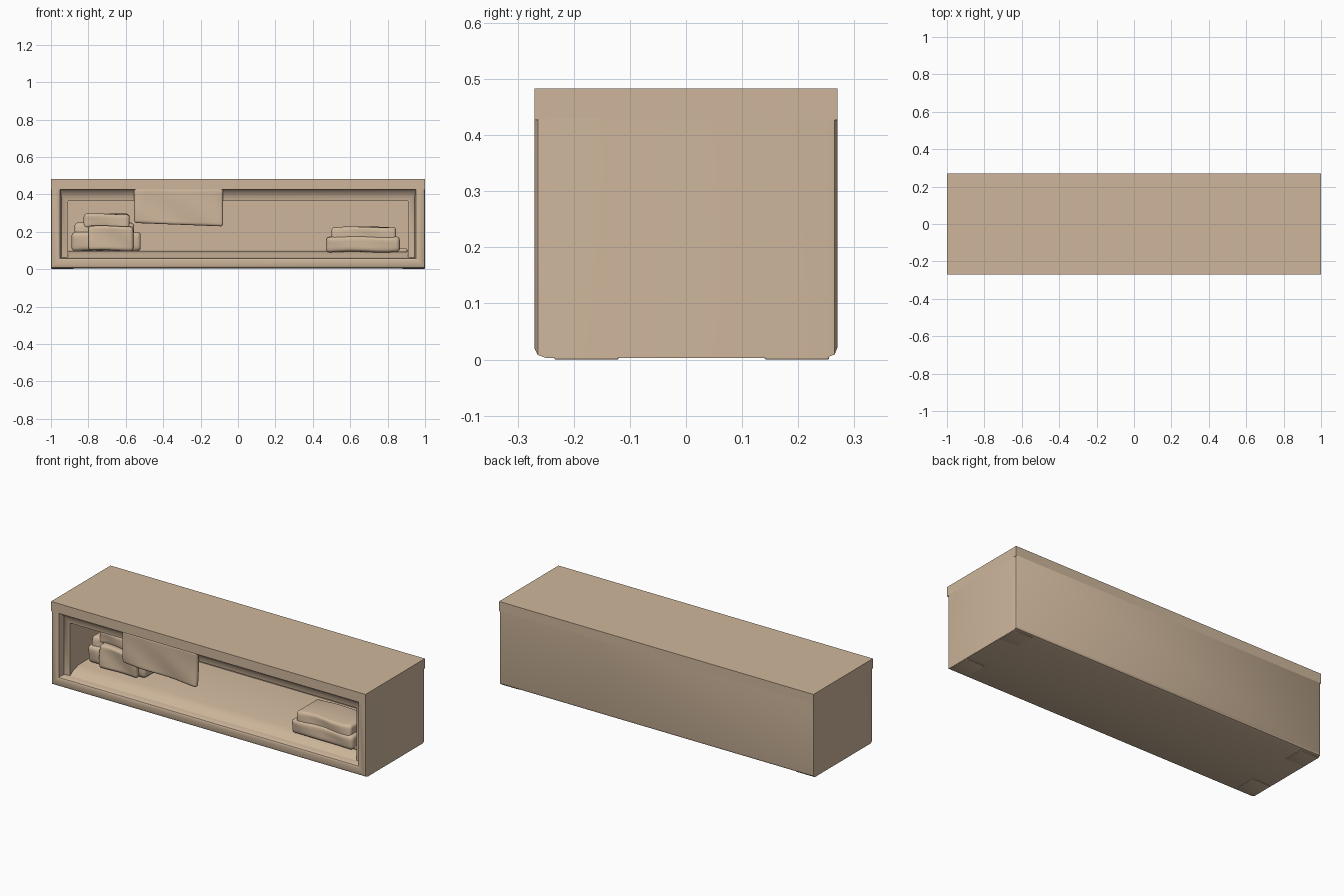
import bpy, bmesh, math
from mathutils import Vector

if "Cube" in bpy.data.objects:
    bpy.data.objects.remove(bpy.data.objects["Cube"])

tan = bpy.data.materials.new("tan")
tan.diffuse_color = (0.62, 0.47, 0.33, 1)
tan.use_nodes = True
tan.node_tree.nodes["Principled BSDF"].inputs["Base Color"].default_value = tan.diffuse_color


def finish(bm, name, smooth=True):
    bmesh.ops.recalc_face_normals(bm, faces=bm.faces)
    me = bpy.data.meshes.new(name)
    bm.to_mesh(me)
    bm.free()
    ob = bpy.data.objects.new(name, me)
    bpy.context.collection.objects.link(ob)
    me.materials.append(tan)
    if smooth:
        bpy.ops.object.select_all(action='DESELECT')
        bpy.context.view_layer.objects.active = ob
        ob.select_set(True)
        bpy.ops.object.shade_smooth_by_angle(angle=math.radians(35))
    return ob


def box(name, x0, x1, y0, y1, z0, z1, bevel=0.0, warp=None, cuts=0):
    bm = bmesh.new()
    bmesh.ops.create_cube(bm, size=1)
    for v in bm.verts:
        v.co = Vector((x1 if v.co.x > 0 else x0,
                       y1 if v.co.y > 0 else y0,
                       z1 if v.co.z > 0 else z0))
    if bevel:
        bmesh.ops.bevel(bm, geom=bm.edges[:], offset=bevel, segments=3,
                        profile=0.5, affect='EDGES')
    # slice evenly so that soft shapes can be warped
    for axis, a, b in ((0, x0, x1), (2, z0, z1)):
        for i in range(1, cuts):
            n = Vector((axis == 0, 0, axis == 2))
            bmesh.ops.bisect_plane(bm, geom=bm.verts[:] + bm.edges[:] + bm.faces[:],
                                   plane_co=n * (a + (b - a) * i / cuts), plane_no=n)
    if warp:
        for v in bm.verts:
            v.co += warp(v.co)
    return finish(bm, name, bevel > 0 or warp is not None)


# Cabinet shell: rectangles lofted from the back, around the front rim, into the cavity
# (y, half width, bottom z, top z)
sections = [
    (0.270, 0.990, 0.022, 0.43), (0.265, 0.998, 0.009, 0.43), (0.250, 1.0, 0.003, 0.43),
    (-0.250, 1.0, 0.003, 0.43), (-0.264, 0.997, 0.008, 0.43), (-0.270, 0.987, 0.020, 0.43),
    (-0.270, 0.962, 0.046, 0.43), (-0.265, 0.953, 0.056, 0.43), (-0.255, 0.950, 0.060, 0.425),
    (-0.230, 0.945, 0.062, 0.395), (-0.225, 0.910, 0.064, 0.365),
    (-0.200, 0.910, 0.080, 0.365), (-0.150, 0.910, 0.096, 0.365), (0.235, 0.910, 0.100, 0.365),
]
bm = bmesh.new()
rings = [[bm.verts.new(p) for p in ((-w, y, a), (w, y, a), (w, y, b), (-w, y, b))]
         for y, w, a, b in sections]
for r, s in zip(rings, rings[1:]):
    for i in range(4):
        j = (i + 1) % 4
        bm.faces.new((r[i], r[j], s[j], s[i]))
bm.faces.new(rings[0])
bm.faces.new(rings[-1])
finish(bm, "cabinet_shell")

# Flat top slab
box("top_slab", -1, 1, -0.27, 0.27, 0.427, 0.483)

# Feet at the four corners
for sx in (-1, 1):
    x0, x1 = sorted((sx * 0.88, sx * 0.998))
    box("front_foot", x0, x1, -0.235, -0.12, 0, 0.018, 0.003)
    box("back_foot", x0, x1, 0.14, 0.255, 0, 0.018, 0.003)


# Panel hanging behind the top front edge, softly creased
def drape(c):
    t = (0.43 - c.z) / 0.2
    return Vector((0, 0.006 * math.sin(c.x * 18 + c.z * 25) * t,
                   -0.02 * (c.x + 0.555) / 0.475 * t))


box("hanging_panel", -0.555, -0.08, -0.264, -0.235, 0.247, 0.432, 0.012, drape, 10)


# Folded items on the shelf
def rumple(c):
    return Vector((0, 0.005 * math.sin(c.x * 23 + c.z * 30),
                   0.003 * math.sin(c.x * 20 + c.y * 25)))


box("left_stack_bottom", -0.89, -0.52, -0.10, 0.11, 0.098, 0.20, 0.02, rumple, 6)
box("left_stack_middle", -0.875, -0.555, -0.085, 0.10, 0.17, 0.25, 0.02, rumple, 6)
box("left_stack_top", -0.825, -0.58, -0.09, 0.09, 0.22, 0.295, 0.015, rumple, 6)
box("left_stack_front", -0.80, -0.56, -0.125, -0.07, 0.10, 0.23, 0.015, rumple, 6)

box("right_stack_bottom", 0.47, 0.865, -0.195, 0.02, 0.092, 0.175, 0.02, rumple, 6)
box("right_stack_top", 0.50, 0.845, -0.185, 0.01, 0.15, 0.225, 0.015, rumple, 6)
box("right_stack_base", 0.80, 0.905, -0.17, 0.0, 0.09, 0.11, 0.006)
